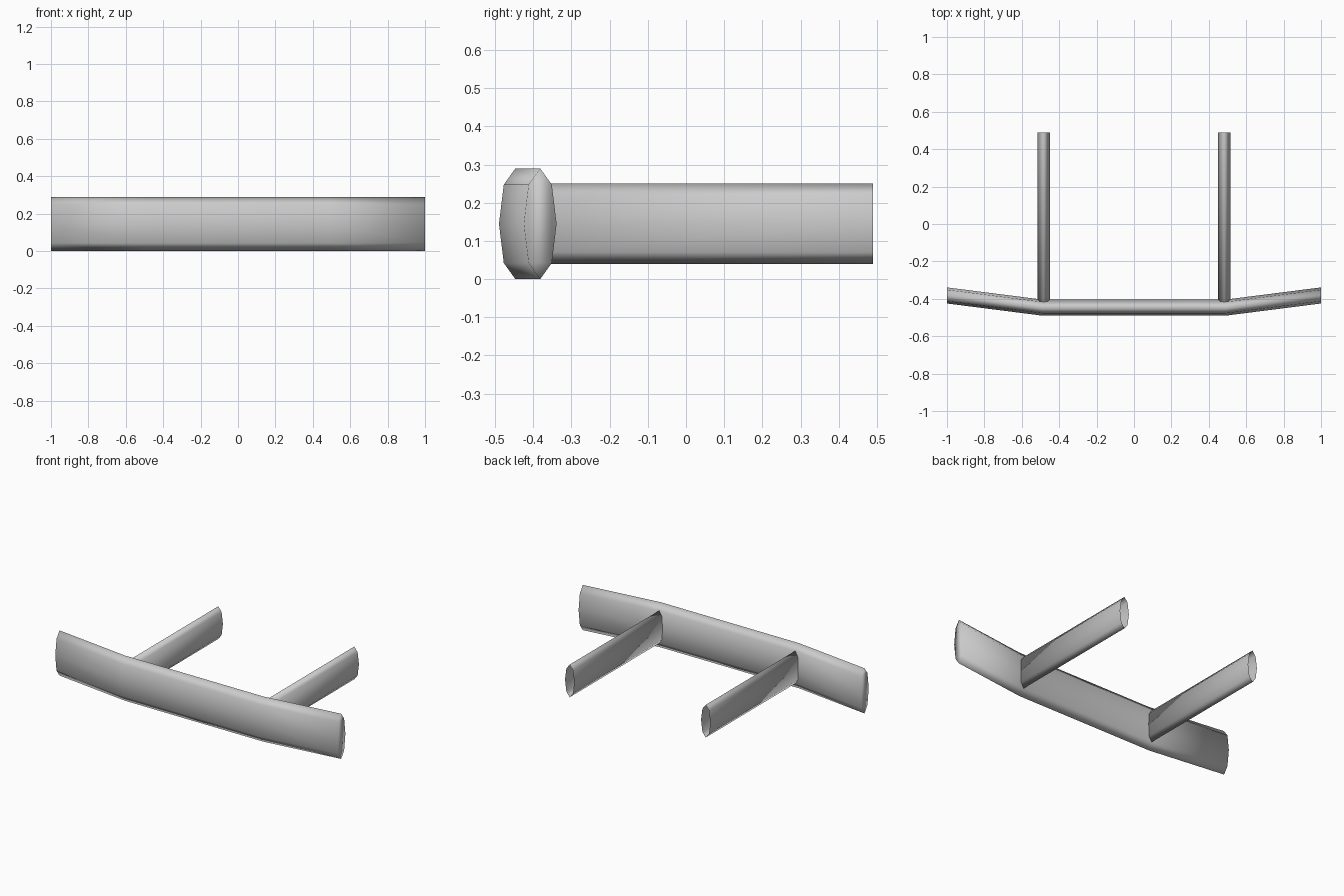
import bpy
import bmesh
from math import cos, sin, tau

cube = bpy.data.objects.get("Cube")
if cube:
    bpy.data.objects.remove(cube)

SIDES = 8
MID_Z = 0.145

grey = bpy.data.materials.new("plain grey")
grey.use_nodes = True
colour = (0.6, 0.6, 0.6, 1)
grey.diffuse_color = colour
grey.node_tree.nodes["Principled BSDF"].inputs["Base Color"].default_value = colour


def loft(name, stations, across, width, height, caps):
    """Sweep an upright oval through stations; `across` is the width axis."""
    bm = bmesh.new()
    rings = []
    for x, y in stations:
        ring = []
        for k in range(SIDES):
            a = tau * k / SIDES
            off = width / 2 * cos(a)
            z = MID_Z + height / 2 * sin(a)
            pos = (x + off, y, z) if across == "x" else (x, y + off, z)
            ring.append(bm.verts.new(pos))
        rings.append(ring)
    for r, s in zip(rings, rings[1:]):
        for k in range(SIDES):
            n = (k + 1) % SIDES
            bm.faces.new((r[k], r[n], s[n], s[k]))
    for i in caps:
        bm.faces.new(rings[i])
    bmesh.ops.recalc_face_normals(bm, faces=bm.faces)
    for f in bm.faces:
        f.smooth = True
    mesh = bpy.data.meshes.new(name)
    bm.to_mesh(mesh)
    bm.free()
    mesh.materials.append(grey)
    obj = bpy.data.objects.new(name, mesh)
    bpy.context.collection.objects.link(obj)
    return obj


# Bumper bar with swept-back, closed ends
bar_path = [(-1, -0.382), (-0.49, -0.447), (0.49, -0.447), (1, -0.382)]
loft("bumper_bar", bar_path, "y", 0.086, 0.29, (0, -1))

# Mounting arms, closed inside the bar and open at the back
for side, x in (("left", 0.483), ("right", -0.483)):
    loft(side + "_mounting_arm", [(x, -0.43), (x, 0.49)], "x", 0.066, 0.21, (0,))
